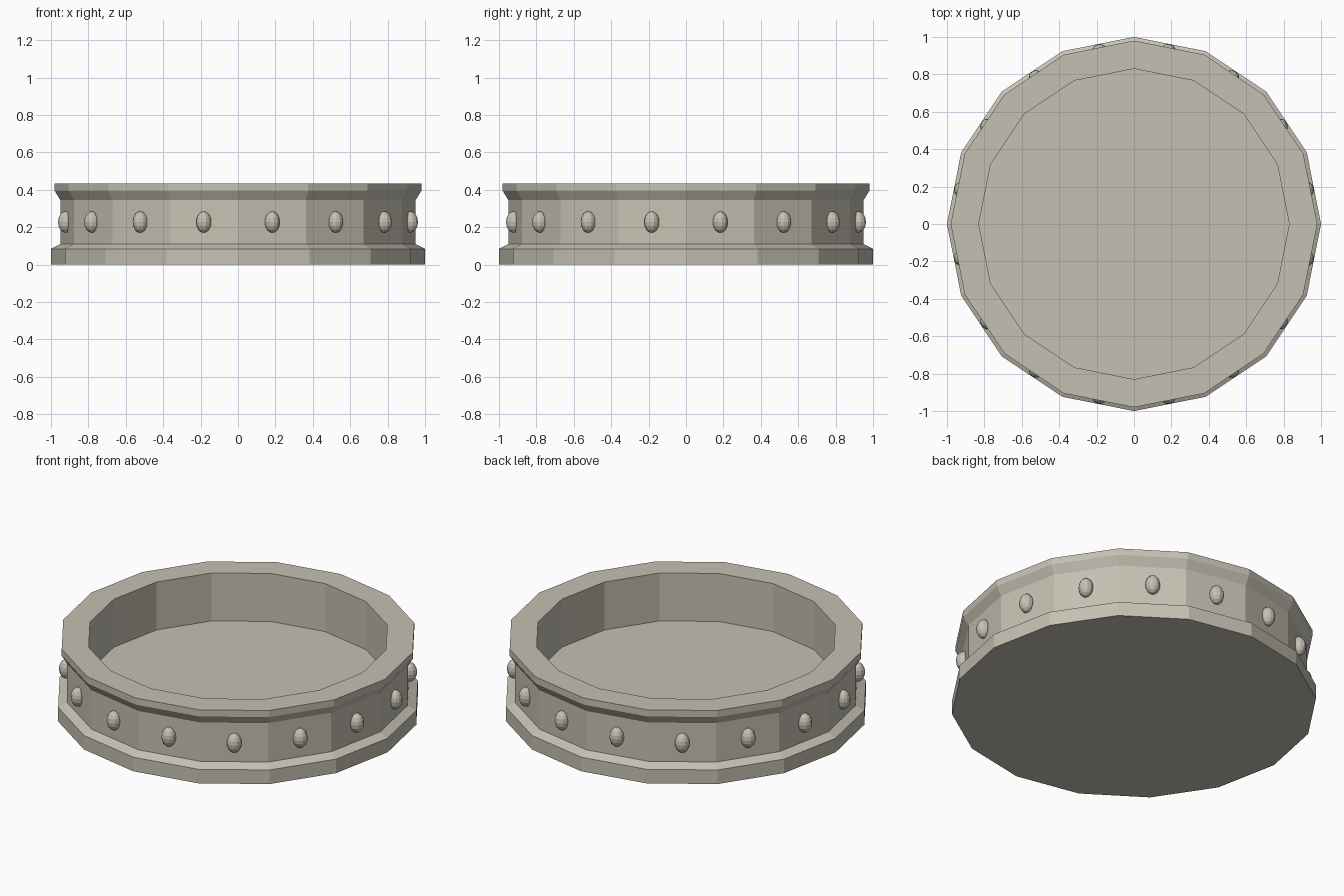
import bpy, bmesh
from math import cos, sin, pi
from mathutils import Matrix

SIDES = 16

cube = bpy.data.objects.get("Cube")
if cube:
    bpy.data.objects.remove(cube, do_unlink=True)

# Single stone colour
stone = bpy.data.materials.new("warm grey stone")
stone.use_nodes = True
colour = (0.56, 0.53, 0.45, 1)
stone.diffuse_color = colour
stone.node_tree.nodes["Principled BSDF"].inputs["Base Color"].default_value = colour


def add_object(name, bm):
    bmesh.ops.recalc_face_normals(bm, faces=bm.faces)
    mesh = bpy.data.meshes.new(name)
    bm.to_mesh(mesh)
    bm.free()
    mesh.materials.append(stone)
    obj = bpy.data.objects.new(name, mesh)
    bpy.context.collection.objects.link(obj)
    return obj


# Basin: rings (radius, height) from the foot, over the rim, to the inner floor
profile = [(1, 0), (1, 0.085), (0.95, 0.11), (0.95, 0.345),
           (0.98, 0.395), (0.98, 0.435), (0.83, 0.435), (0.83, 0.145)]
bm = bmesh.new()
rings = [[bm.verts.new((r * cos(2 * pi * i / SIDES), r * sin(2 * pi * i / SIDES), z))
          for i in range(SIDES)] for r, z in profile]
for low, high in zip(rings, rings[1:]):
    for i in range(SIDES):
        j = (i + 1) % SIDES
        bm.faces.new((low[i], low[j], high[j], high[i]))
bm.faces.new(rings[0])
bm.faces.new(rings[-1])
add_object("basin", bm)

# Oval studs: one in the middle of each wall panel
bm = bmesh.new()
for i in range(SIDES):
    place = (Matrix.Rotation(2 * pi * (i + 0.5) / SIDES, 4, "Z")
             @ Matrix.Translation((0.94, 0, 0.228))
             @ Matrix.Diagonal((0.041, 0.041, 0.057, 1)))
    bmesh.ops.create_uvsphere(bm, u_segments=12, v_segments=8, radius=1, matrix=place)
add_object("studs", bm)
